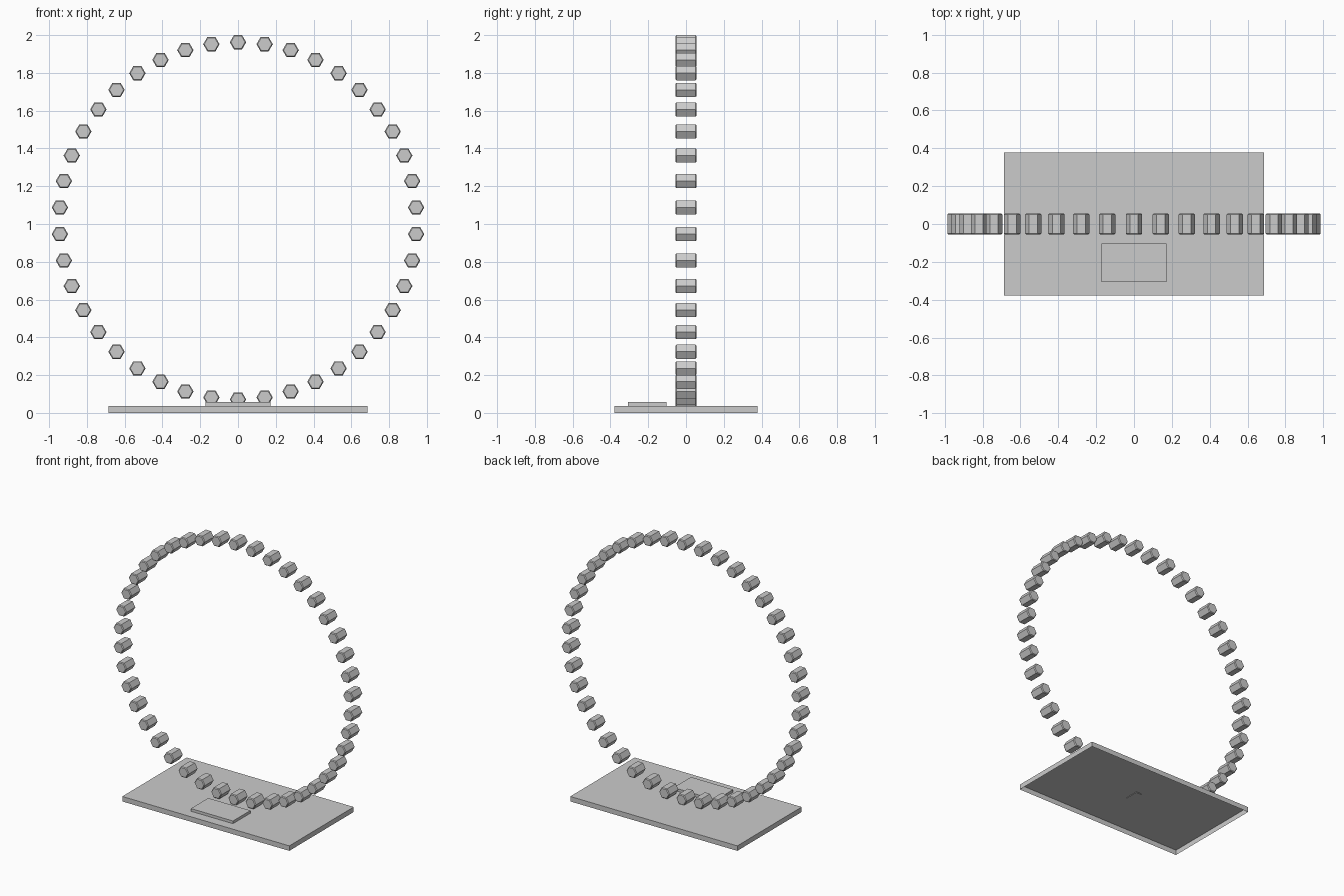
import bpy, bmesh, math

if "Cube" in bpy.data.objects:
    bpy.data.objects.remove(bpy.data.objects["Cube"])

grey = bpy.data.materials.new("plain grey")
grey.diffuse_color = (0.6, 0.6, 0.6, 1)
grey.use_nodes = True
grey.node_tree.nodes["Principled BSDF"].inputs["Base Color"].default_value = grey.diffuse_color


def finish(name, bm):
    bmesh.ops.recalc_face_normals(bm, faces=bm.faces)
    mesh = bpy.data.meshes.new(name)
    bm.to_mesh(mesh)
    bm.free()
    mesh.materials.append(grey)
    obj = bpy.data.objects.new(name, mesh)
    bpy.context.collection.objects.link(obj)
    return obj


def box(name, x, y, z, open_bottom=False):
    """Box from (min, max) pairs, optionally without its bottom face."""
    bm = bmesh.new()
    bmesh.ops.create_cube(bm, size=1)
    for v in bm.verts:
        for i, (lo, hi) in enumerate((x, y, z)):
            v.co[i] = lo if v.co[i] < 0 else hi
    bmesh.ops.recalc_face_normals(bm, faces=bm.faces)
    if open_bottom:
        bottom = [f for f in bm.faces if f.normal.z < -0.9]
        bmesh.ops.delete(bm, geom=bottom, context='FACES_ONLY')
    return finish(name, bm)


# Base tray, open underneath, and the small raised plate in front
box("base", (-0.686, 0.686), (-0.378, 0.378), (0, 0.037), open_bottom=True)
box("front_plate", (-0.173, 0.173), (-0.306, -0.102), (0.037, 0.057))

# Hexagonal bead: loops along y, chamfered at both ends
BEAD_R, BEAD_HALF, CHAMFER = 0.0433, 0.056, 0.006
bm = bmesh.new()
loops = []
for y, r in ((-BEAD_HALF, BEAD_R - CHAMFER), (-BEAD_HALF + CHAMFER, BEAD_R),
             (BEAD_HALF - CHAMFER, BEAD_R), (BEAD_HALF, BEAD_R - CHAMFER)):
    loops.append([bm.verts.new((r * math.cos(k * math.pi / 3), y,
                                r * math.sin(k * math.pi / 3))) for k in range(6)])
for a, b in zip(loops, loops[1:]):
    for k in range(6):
        bm.faces.new((a[k], a[(k + 1) % 6], b[(k + 1) % 6], b[k]))
bm.faces.new(loops[0])
bm.faces.new(loops[-1])
first = finish("ring_bead", bm)

# Ring of upright beads sharing one mesh
COUNT, RING_R, CENTRE_Z = 42, 0.9455, 1.017
for i in range(COUNT):
    bead = first
    if i:
        bead = bpy.data.objects.new("ring_bead", first.data)
        bpy.context.collection.objects.link(bead)
    a = i * math.tau / COUNT
    bead.location = (RING_R * math.sin(a), 0, CENTRE_Z + RING_R * math.cos(a))
